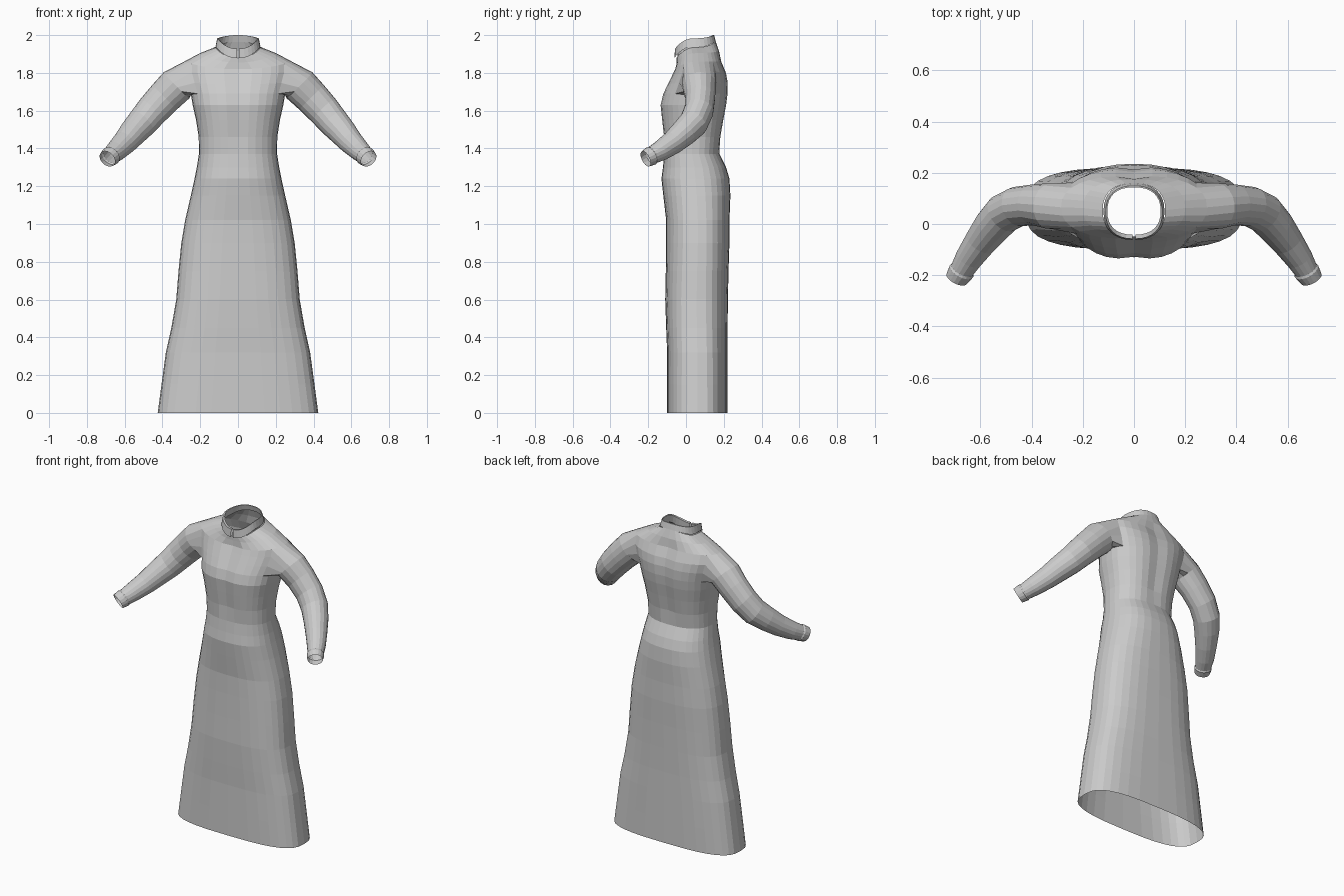
import bpy
import bmesh
from math import sin, cos, pi, atan2, exp, copysign
from mathutils import Vector

if "Cube" in bpy.data.objects:
    bpy.data.objects.remove(bpy.data.objects["Cube"], do_unlink=True)

cloth = bpy.data.materials.new("grey cloth")
cloth.use_nodes = True
GREY = (0.6, 0.6, 0.6, 1)
cloth.diffuse_color = GREY
cloth.node_tree.nodes["Principled BSDF"].inputs["Base Color"].default_value = GREY

SEGS = 16  # segments in half a ring


def half_ring(bm, z, width, front, back, lift_front=0, lift_back=0, gap=0, groove=0):
    """Rounded half outline from centre front to centre back on the +x side."""
    power = 2 / (3 - 0.6 * min(1, z / 1.2))
    ring = []
    for j in range(SEGS + 1):
        a = -pi / 2 + gap + (pi - gap) * j / SEGS
        s, c = sin(a), max(0, cos(a))
        x = width * c ** power if c > 1e-6 else 0
        y = (front + back) / 2 + (back - front) / 2 * copysign(abs(s) ** power, s)
        y -= copysign(groove * exp(-(x / 0.05) ** 2), s)
        lift = lift_back if s > 0 else lift_front
        ring.append(bm.verts.new((x, y, z + lift * s * s)))
    return ring


def skin(bm, rings, skip=lambda i, j: False, closed=False):
    """Join neighbouring rings with quads."""
    for i, (lo, hi) in enumerate(zip(rings, rings[1:])):
        n = len(lo)
        for j in range(n if closed else n - 1):
            k = (j + 1) % n
            if not skip(i, j):
                bm.faces.new((lo[j], lo[k], hi[k], hi[j]))


def finish(bm, name):
    """Turn a half mesh into a mirrored object."""
    bmesh.ops.recalc_face_normals(bm, faces=bm.faces)
    mesh = bpy.data.meshes.new(name)
    bm.to_mesh(mesh)
    bm.free()
    mesh.materials.append(cloth)
    obj = bpy.data.objects.new(name, mesh)
    bpy.context.collection.objects.link(obj)
    mirror = obj.modifiers.new("mirror", "MIRROR")
    mirror.merge_threshold = 0.0005
    return obj


# Skirt and bodice: height, half width, front, back, front lift, back lift
outline = [
    (0, .425, -.10, .22), (.15, .405, -.10, .22), (.32, .382, -.10, .22),
    (.45, .353, -.105, .22), (.6, .327, -.11, .222), (.75, .315, -.107, .225),
    (.9, .30, -.105, .23), (1.02, .28, -.105, .23), (1.15, .25, -.12, .235),
    (1.24, .23, -.13, .23), (1.3, .218, -.122, .212), (1.37, .207, -.115, .178),
    (1.46, .208, -.122, .188), (1.55, .222, -.132, .203), (1.63, .24, -.14, .218),
    (1.69, .25, -.125, .225), (1.75, .268, -.10, .225, -.01, 0),
    (1.81, .285, -.075, .215, -.02, -.01), (1.86, .285, -.06, .19, -.04, 0),
    (1.905, .2, -.05, .175, -.05, .01), (1.935, .122, -.05, .158, -.055, .03),
]
bm = bmesh.new()
rings = [half_ring(bm, *row, groove=.012 if 1.4 < row[0] < 1.88 else 0)
         for row in outline]

# Armhole: a block of side quads left open
low, high = 15, 18
left, right = SEGS // 2 - 3, SEGS // 2 + 3
skin(bm, rings, skip=lambda i, j: low <= i < high and left <= j < right)
hole = [rings[i][j] for i in range(low, high + 1) for j in range(left, right + 1)
        if i in (low, high) or j in (left, right)]

# Sleeve: centre of each ring, radius across the top, radius front to back
sleeve = [
    ((.325, .07, 1.735), .097, .09), ((.39, .075, 1.67), .092, .08),
    ((.455, .068, 1.6), .087, .078), ((.51, .04, 1.535), .081, .078),
    ((.555, -.01, 1.485), .074, .072), ((.60, -.07, 1.432), .065, .062),
    ((.645, -.135, 1.387), .056, .053), ((.67, -.178, 1.364), .049, .046),
    ((.674, -.185, 1.36), .053, .05), ((.692, -.214, 1.345), .047, .043),
]
centres = [Vector(s[0]) for s in sleeve]
up = Vector((1, 0, 1)).normalized()


def side_axis(i):
    along = centres[min(i + 1, len(centres) - 1)] - centres[max(i - 1, 0)]
    return along.cross(up).normalized()


middle = sum((v.co for v in hole), Vector()) / len(hole)


def angle(v):
    d = v.co - middle
    return atan2(d.dot(side_axis(0)), d.dot(up))


hole.sort(key=angle)
n = len(hole)
shift = sum(angle(v) - 2 * pi * i / n for i, v in enumerate(hole)) / n
tube = [hole]
for i, (_, r_up, r_side) in enumerate(sleeve):
    side = side_axis(i)
    tube.append([bm.verts.new(centres[i] + up * r_up * cos(shift + 2 * pi * k / n)
                              + side * r_side * sin(shift + 2 * pi * k / n))
                 for k in range(n)])
skin(bm, tube, closed=True)
finish(bm, "dress_with_sleeves")

# Standing collar, folded over, with a slit at the centre front
bm = bmesh.new()
collar = [
    (1.935, .115, -.046, .152, -.055, .03),
    (1.982, .104, -.042, .143, -.055, .018),
    (1.983, .110, -.058, .149, -.055, .016),
    (1.940, .119, -.062, .158, -.062, .024),
]
skin(bm, [half_ring(bm, *row, gap=.03) for row in collar])
finish(bm, "collar")
